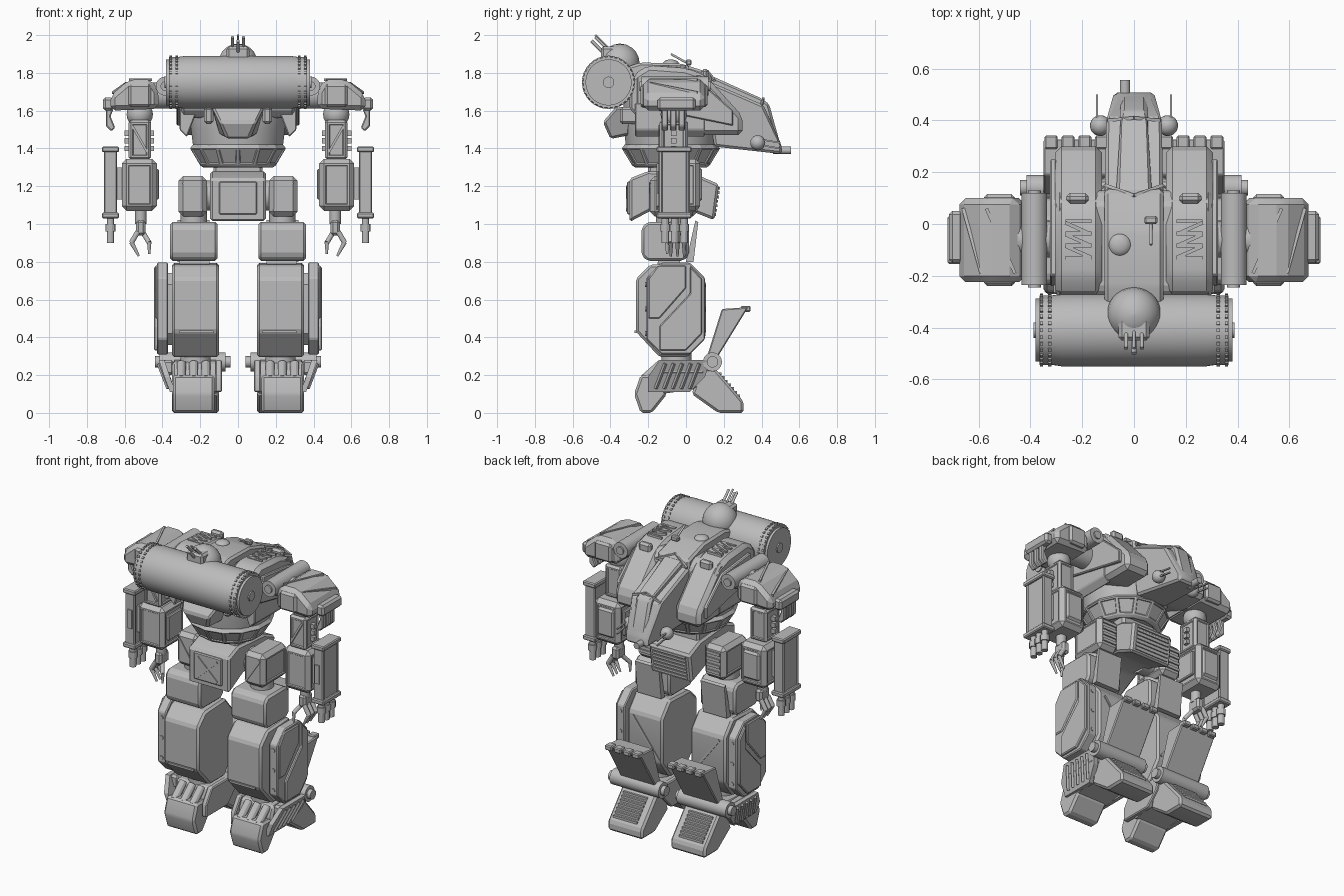
import bpy, bmesh, math
from mathutils import Matrix, Vector

default_cube = bpy.data.objects.get("Cube")
if default_cube:
    bpy.data.objects.remove(default_cube)

# One flat colour for the whole machine
armour_grey = bpy.data.materials.new("armour_grey")
armour_grey.use_nodes = True
armour_grey.diffuse_color = (.5, .5, .5, 1)
shader = armour_grey.node_tree.nodes["Principled BSDF"]
shader.inputs["Base Color"].default_value = armour_grey.diffuse_color

# Chamfer sizes, and the spans shared by several parts
FINE, SOFT, WIDE = .006, .013, .025
LEG = (.1, .35)
ARM = (.46, .58)
SPINE = (-.113, .113)


def loft(name, rings, bevel=None, pair=False, panel=None):
    """Skin rings of points and cap them, with optional chamfer, sunk panels and mirror."""
    bm = bmesh.new()
    loops = [[bm.verts.new(point) for point in ring] for ring in rings]
    for low, high in zip(loops, loops[1:]):
        for i in range(len(low)):
            bm.faces.new((low[i - 1], low[i], high[i], high[i - 1]))
    bm.faces.new(loops[0])
    bm.faces.new(loops[-1])
    bmesh.ops.recalc_face_normals(bm, faces=bm.faces)
    if bevel:
        bmesh.ops.bevel(bm, geom=bm.edges[:], offset=bevel, segments=1, affect='EDGES', clamp_overlap=True)
    if panel:
        large = [face for face in bm.faces if face.calc_area() > panel]
        bmesh.ops.inset_individual(bm, faces=large, thickness=SOFT, depth=0)
        bmesh.ops.inset_individual(bm, faces=large, thickness=FINE, depth=-FINE)
    mesh = bpy.data.meshes.new(name)
    bm.to_mesh(mesh)
    bm.free()
    mesh.shade_smooth()
    mesh.set_sharp_from_angle(angle=math.radians(20))
    mesh.materials.append(armour_grey)
    part = bpy.data.objects.new(name, mesh)
    bpy.context.collection.objects.link(part)
    if pair:
        part.modifiers.new("mirror", 'MIRROR').use_mirror_merge = False


def place(axis, point, along):
    """Put a flat point into space, at a distance along the axis it is seen from."""
    u, v = point
    return {'x': (along, u, v), 'y': (u, along, v), 'z': (u, v, along)}[axis]


def prism(name, outline, span, axis='x', **options):
    loft(name, [[place(axis, point, end) for point in outline] for end in span], **options)


def taper(name, outline, **options):
    """Centred prism whose side outline points (y, z) each carry a half width."""
    loft(name, [[(side * width, y, z) for y, z, width in outline] for side in (-1, 1)], **options)


def rect(u, v, cut=0):
    """Rectangle outline, with its corners cut off if asked."""
    (a, b), (c, d) = u, v
    if not cut:
        return [(a, c), (b, c), (b, d), (a, d)]
    return [(a + cut, c), (b - cut, c), (b, c + cut), (b, d - cut),
            (b - cut, d), (a + cut, d), (a, d - cut), (a, c + cut)]


def box(name, x, y, z, **options):
    prism(name, rect(x, y), z, 'z', **options)


def lathe(name, origin, direction, profile, sides=32, **options):
    """Turn (radius, distance) pairs round an axis."""
    frame = Matrix.Translation(origin) @ Vector(direction).to_track_quat('Z', 'Y').to_matrix().to_4x4()
    angles = [math.tau * (i + .5) / sides for i in range(sides)]
    loft(name, [[frame @ Vector((r * math.cos(a), r * math.sin(a), t)) for a in angles]
                for r, t in profile], **options)


def rod(name, start, end, radius, tip=None, sides=12, **options):
    run = Vector(end) - Vector(start)
    lathe(name, start, run, [(radius, 0), (tip or radius, run.length)], sides, **options)


def brace(name, start, end, **options):
    rod(name, start, end, .009, sides=4, **options)


def roll(name, axis, span, centre, radius, **options):
    """Smooth cylinder parallel to an axis."""
    rod(name, place(axis, centre, span[0]), place(axis, centre, span[1]), radius, sides=32, **options)


def row(name, count, first, last, along, radius=.01, sides=4, **options):
    """Evenly spaced bars, all running the same way."""
    for i in range(count):
        start = Vector(first).lerp(Vector(last), i / (count - 1))
        rod(name, start, start + Vector(along), radius, sides=sides, **options)


def ball(name, centre, radius, squash=1, **options):
    steps = [math.pi * (i + .1) / 10.2 for i in range(11)]
    profile = [(radius * math.sin(a), -radius * squash * math.cos(a)) for a in steps]
    lathe(name, centre, (0, 0, 1), profile, **options)


# Front tank: bulged drum, end caps, hubs and rings of studs
tank = (-.41, 1.75)
bulge = [(.134, .365), (.134, .32), (.14, .28)]
lathe("tank_drum", place('x', tank, 0), (1, 0, 0), [(r, -t) for r, t in bulge] + [(r, t) for r, t in bulge[::-1]], sides=48)
roll("tank_cap", 'x', (-.38, .38), tank, .122)
roll("tank_hub", 'x', (.37, .388), tank, .03, pair=True)
for i in range(32):
    spoke = Vector((0, math.cos(math.tau * i / 32), math.sin(math.tau * i / 32)))
    for x in (.325, .357):
        rim = Vector(place('x', tank, x)) + spoke * .128
        brace("tank_stud", rim, rim + spoke * SOFT, pair=True)

# Turret above the tank
ball("turret_dome", (0, -.35, 1.85), .105)
box("turret_brow", (-.06, .06), (-.45, -.34), (1.87, 1.94), bevel=SOFT)
rod("turret_gun", (.03, -.38, 1.89), (.03, -.48, 1.99), .008, pair=True)
rod("turret_barrel", (0, -.4, 1.87), (0, -.5, 1.97), .009)
rod("turret_aerial", (0, -.4, 1.92), (0, -.48, 2), FINE)

# Torso
lathe("belly", (0, -.08, 1.36), (0, 0, 1), [(.2, 0), (.24, .06), (.25, .14), (.255, .2), (.25, .3)])
lathe("waist_skirt", (0, -.08, 1.3), (0, 0, 1), [(.19, 0), (.205, .01), (.26, .1), (.245, .12)], sides=14, panel=.004)
box("waist_joint", (-.13, .13), (-.2, .06), (1.22, 1.32), bevel=SOFT)
prism("chest", rect((-.3, .13), (1.56, 1.8), cut=.05), (-.3, .3), bevel=SOFT)
prism("chest_flank", [(.2, 1.64), (.31, 1.64), (.31, 1.5), (.27, 1.46)], (-.27, .1), 'y', bevel=FINE, pair=True)
taper("chin", [(-.44, 1.54, .1), (-.4, 1.45, .06), (-.3, 1.47, .1), (-.28, 1.62, .14), (-.37, 1.62, .14)], bevel=SOFT)
box("chin_bracket", (.13, .18), (-.35, -.25), (1.53, 1.62), bevel=SOFT, pair=True)

# Back shell: spine and side pods
prism("spine", [(-.3, 1.62), (-.32, 1.83), (-.24, 1.855), (-.03, 1.85), (.13, 1.8), (.16, 1.6)], SPINE, bevel=SOFT)
pod = [(-.28, 1.6), (-.28, 1.79), (-.2, 1.84), (0, 1.825), (.1, 1.79), (.3, 1.57), (.3, 1.47), (.1, 1.47)]
prism("side_pod", pod, (.123, .305), bevel=WIDE, pair=True)
prism("pod_cheek", [(-.24, 1.62), (-.2, 1.78), (.08, 1.75), (.25, 1.6), (.25, 1.52)], (.3, .325), bevel=FINE, pair=True)
row("pod_slat", 4, (.165, -.13, 1.834), (.165, .01, 1.826), (.1, 0, 0), pair=True)
row("pod_brace", 3, (.165, -.13, 1.834), (.165, -.04, 1.832), (.1, .045, 0), pair=True)
box("pod_lamp", (.175, .26), (.08, .12), (1.76, 1.82), bevel=SOFT, pair=True)

# Tail: a broad tapered hull with a narrower ridge on top
hull = [(.1, 1.765, .113), (.41, 1.63, .11), (.505, 1.42, .07), (.51, 1.37, .08), (.15, 1.41, .113)]
taper("tail_hull", hull, bevel=SOFT)
taper("tail_ridge", [(.1, 1.8, .07), (.4, 1.665, .06), (.44, 1.635, .05), (.5, 1.42, .05), (.1, 1.6, .07)], bevel=SOFT)
brace("tail_rib", (0, .41, 1.665), (.1, .4, 1.63), pair=True)
brace("tail_crest", (0, .11, 1.81), (.11, .15, 1.76), pair=True)
roll("tail_gun", 'y', (.46, .557), (-.035, 1.39), .02)
ball("tail_side_ball", (.13, .38, 1.43), .04, pair=True)
row("tail_side_gun", 2, (.143, .38, 1.42), (.143, .38, 1.45), (0, .12, -.02), radius=FINE, pair=True)
ball("hatch_dome", (-.055, -.08, 1.85), .042, squash=.5)
box("sensor_box", (.04, .09), (0, .03), (1.84, 1.87), bevel=FINE)
rod("sensor_mast", (.065, .01, 1.85), (.065, -.08, 1.9), FINE)

# Shoulders
roll("shoulder_roll", 'y', (-.235, .12), (.385, 1.73), .05, pair=True)
roll("shoulder_roll_cap", 'y', (-.245, .13), (.385, 1.73), WIDE, pair=True)
roll("shoulder_axle", 'x', (.28, .45), (-.06, 1.68), .07, pair=True)
shoulder = [(.42, 1.61), (.42, 1.7), (.455, 1.765), (.575, 1.765), (.675, 1.68), (.675, 1.6)]
prism("shoulder_guard", shoulder, (-.225, .1), 'y', bevel=WIDE, pair=True)
box("shoulder_band", ARM, (-.24, .115), (1.62, 1.74), bevel=SOFT, pair=True)
brace("shoulder_top_brace", (.46, -.19, 1.763), (.57, .06, 1.763), pair=True)
brace("shoulder_side_brace", (.59, -.19, 1.745), (.66, .06, 1.695), pair=True)
box("shoulder_end", (.66, .715), (-.15, .05), (1.6, 1.67), bevel=SOFT, pair=True)
claw = [(.65, 1.63), (.7, 1.61), (.7, 1.52), (.67, 1.49), (.65, 1.51), (.675, 1.57)]
for y in (-.13, -.085, -.04):
    prism("shoulder_claw", claw, (y, y + .035), 'y', bevel=FINE, pair=True)

# Arms
ball("arm_socket", (.52, -.065, 1.58), .07, pair=True)
box("upper_arm", ARM, (-.14, .01), (1.34, 1.55), bevel=SOFT, pair=True, panel=.015)
brace("upper_arm_brace", (.48, -.14, 1.38), (.56, -.14, 1.52), pair=True)
row("upper_arm_rib", 3, (.445, -.065, 1.4), (.445, -.065, 1.48), (.155, 0, 0), radius=.02, pair=True)
box("forearm", (.43, .615), (-.155, .075), (1.07, 1.345), bevel=WIDE, pair=True, panel=.025)
box("forearm_rear_plate", ARM, (.06, .085), (1.12, 1.3), bevel=SOFT, pair=True)
box("forearm_inner_plate", (.418, .44), (-.11, .03), (1.13, 1.29), bevel=FINE, pair=True)

# Weapon shields
box("shield_mount", (.6, .65), (-.11, -.01), (1.13, 1.3), pair=True)
box("shield", (.64, .71), (-.145, .02), (1.04, 1.4), bevel=FINE, pair=True, panel=.03)
for z in (1.03, 1.38):
    box("shield_rim", (.63, .72), (-.155, .03), (z, z + .03), bevel=FINE, pair=True)
box("shield_slot", (.655, .685), (-.152, -.14), (1.16, 1.28), pair=True)
row("shield_gun", 3, (.675, -.11, 1.04), (.675, -.01, 1.04), (0, 0, -.14), radius=.02, sides=12, pair=True)
row("shield_gun_collar", 3, (.675, -.11, 1), (.675, -.01, 1), (0, 0, -.04), radius=.027, sides=12, pair=True)

# Hands
roll("wrist", 'z', (1, 1.08), (.515, -.05), .03, pair=True)
box("palm", (.49, .54), (-.09, 0), (.94, 1.02), bevel=SOFT, pair=True)
for y in (-.08, -.045, -.01):
    rod("finger_base", (.53, y, .96), (.565, y, .9), .014, pair=True)
    rod("finger_tip", (.565, y, .905), (.525, y, .83), .013, tip=FINE, pair=True)
rod("thumb_base", (.5, -.06, .95), (.47, -.1, .9), .013, pair=True)
rod("thumb_tip", (.47, -.1, .905), (.47, -.1, .84), .012, tip=FINE, pair=True)

# Pelvis and hips
pelvis = [(-.3, 1.01), (-.3, 1.24), (-.2, 1.28), (.06, 1.26), (.175, 1.21), (.15, 1.02), (0, 1.08), (-.15, 1.09)]
prism("pelvis", pelvis, (-.148, .148), bevel=SOFT)
box("pelvis_plate", (-.1, .1), (-.312, -.29), (1.05, 1.225), bevel=FINE)
brace("pelvis_cross", (-.07, -.312, 1.07), (.07, -.312, 1.2))
brace("pelvis_cross", (.07, -.312, 1.07), (-.07, -.312, 1.2))
row("pelvis_vent_slat", 7, (-.12, .153, 1.05), (-.12, .173, 1.19), (.24, 0, 0))
roll("hip_axle", 'x', (.1, .2), (-.07, 1.15), .08, pair=True)
box("hip_block", (.165, .315), (-.19, .06), (1.04, 1.255), bevel=WIDE, pair=True, panel=.02)
brace("hip_brace", (.19, -.19, 1.07), (.29, -.19, 1.22), pair=True)
row("hip_slat", 4, (.19, .06, 1.09), (.19, .06, 1.21), (.1, 0, 0), radius=SOFT, pair=True)

# Thighs and knees
roll("thigh_joint", 'z', (.98, 1.07), (.235, -.09), .07, pair=True)
prism("thigh", rect((-.235, .015), (.805, 1.01), cut=.03), (.108, .36), bevel=SOFT, pair=True)
prism("knee_rear_plate", [(0, .8), (.04, .8), (.065, 1.01), (.05, 1.02)], (.15, .32), pair=True)
roll("knee_roll", 'x', (.15, .31), (-.09, .79), .06, pair=True)

# Shins, and side armour split by a diagonal step
shin = [(-.19, .785), (.02, .795), (.1, .7), (.1, .41), (.01, .295), (-.14, .295), (-.265, .43), (-.265, .71)]
prism("shin", shin, LEG, bevel=SOFT, pair=True)
prism("shin_side_core", rect((-.15, .06), (.36, .74), cut=.06), (.34, .39), pair=True)
prism("shin_side_armour", rect((-.21, .1), (.31, .795), cut=.08), (.37, .43), bevel=FINE, pair=True)
rear_half = [(.02, .78), (.085, .71), (.085, .42), (0, .33), (-.14, .33), (-.14, .46), (.02, .63)]
prism("shin_rear_plate", rear_half, (.42, .445), bevel=FINE, pair=True)
front_half = [(-.2, .5), (-.14, .5), (0, .66), (0, .78), (-.15, .78), (-.2, .71)]
prism("shin_front_plate", front_half, (.42, .438), bevel=FINE, pair=True)
row("shin_bolt", 3, (.4, -.216, .42), (.4, -.216, .68), (0, .32, 0), radius=SOFT, sides=12, pair=True)
brace("shin_front_brace", (.13, -.265, .43), (.31, -.265, .43), pair=True)
brace("shin_rear_brace", (.12, .1, .43), (.31, .1, .68), pair=True)
roll("ankle", 'z', (.2, .34), (.225, -.05), .08, pair=True)

# Heel rolls and toothed fins
roll("heel_roll", 'x', (.065, .415), (.14, .27), .05, pair=True)
roll("heel_roll_core", 'x', (.04, .44), (.14, .27), .03, pair=True)
prism("heel_fin", [(.115, .31), (.19, .55), (.33, .56), (.17, .3)], LEG, bevel=FINE, pair=True)
for i in range(4):
    x = LEG[0] + .065 * i
    box("fin_tooth", (x, x + .05), (.29, .342), (.535, .567), bevel=FINE, pair=True)

# Feet, with splayed slatted guards
toe = [(-.24, 0), (-.275, .1), (-.24, .2), (-.15, .2), (-.1, .1), (-.18, 0)]
prism("toe", toe, (.125, .345), bevel=SOFT, pair=True)
prism("foot", [(-.16, .2), (-.13, .27), (.12, .28), (.14, .14), (-.13, .1)], LEG, bevel=SOFT, pair=True)
prism("heel", [(.08, .24), (.16, .23), (.305, .06), (.305, 0), (.17, 0), (.03, .1)], LEG, bevel=SOFT, pair=True)
row("heel_slat", 7, (.15, .18, .207), (.15, .28, .09), (.17, 0, 0), pair=True)
row("toe_piston", 3, (.17, -.13, .26), (.3, -.13, .26), (0, -.09, -.08), radius=WIDE, sides=12, pair=True)
splay = [(.36, -.2, .11), (.39, -.2, .19), (.42, -.14, .28), (.42, .13, .28), (.39, .1, .19), (.36, .02, .11)]
loft("outer_foot_guard", [[(x - depth, y, z) for x, y, z in splay] for depth in (0, .03)], pair=True)
prism("inner_foot_guard", [(y, z) for x, y, z in splay], (.085, .12), bevel=FINE, pair=True)
box("guard_mount", (.34, .4), (-.13, .1), (.2, .28), bevel=SOFT, pair=True)
row("guard_slat", 5, (.37, -.16, .13), (.37, .02, .13), (.05, .05, .13), pair=True)
